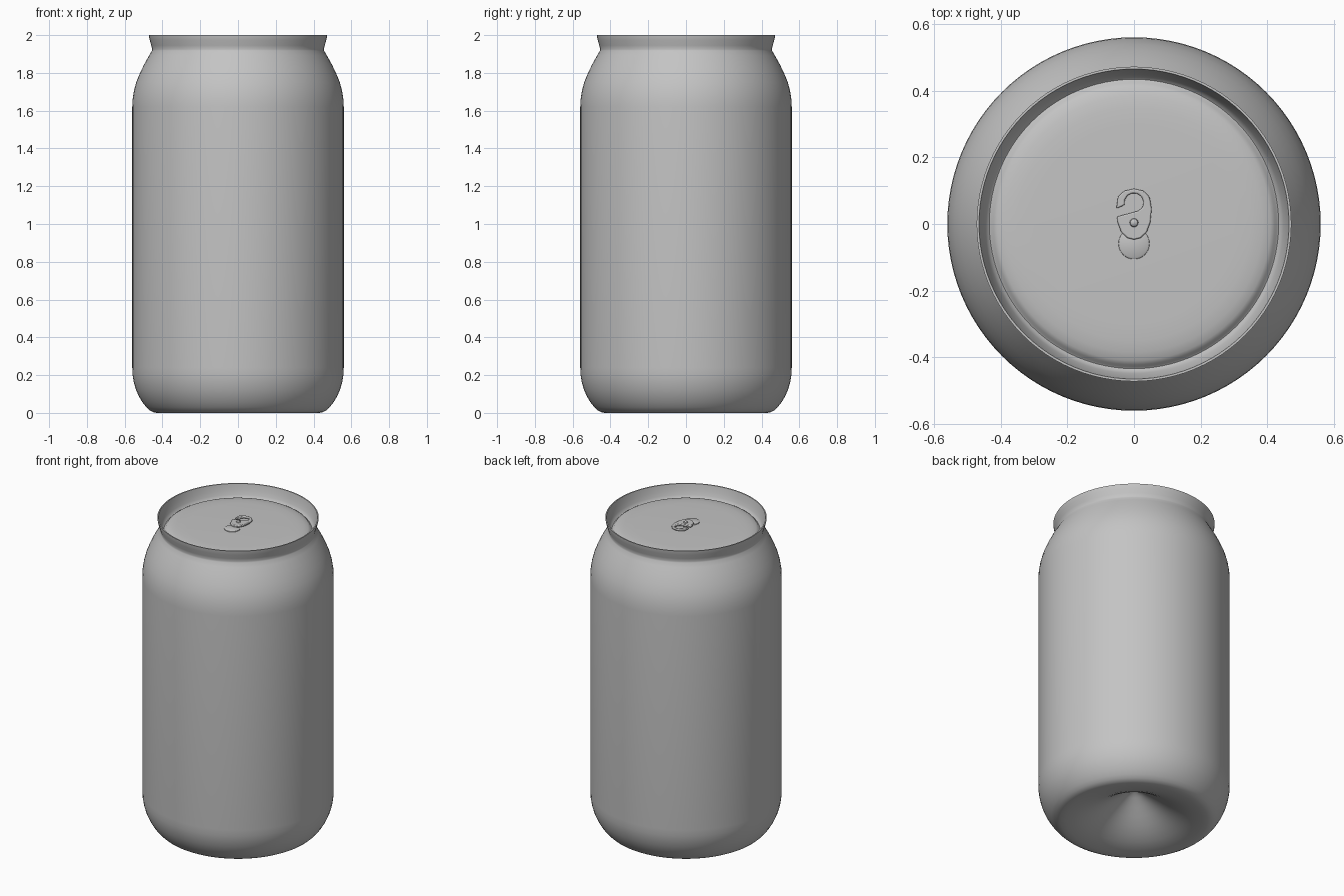
import bpy, bmesh, math

if "Cube" in bpy.data.objects:
    bpy.data.objects.remove(bpy.data.objects["Cube"])

SIDES = 96
metal = bpy.data.materials.new("brushed_grey")
metal.diffuse_color = (0.55, 0.55, 0.55, 1)
metal.use_nodes = True
metal.node_tree.nodes["Principled BSDF"].inputs["Base Color"].default_value = metal.diffuse_color


def finish(name, bm, angle=35):
    mesh = bpy.data.meshes.new(name)
    bm.to_mesh(mesh)
    bm.free()
    ob = bpy.data.objects.new(name, mesh)
    bpy.context.collection.objects.link(ob)
    mesh.materials.append(metal)
    bpy.ops.object.select_all(action='DESELECT')
    ob.select_set(True)
    bpy.context.view_layer.objects.active = ob
    bpy.ops.object.shade_smooth_by_angle(angle=math.radians(angle))
    return ob


def lathe(name, profile, sides=SIDES, centre=(0, 0)):
    """Turn (radius, height) points about a vertical axis; radius 0 makes a pole."""
    bm = bmesh.new()
    rings = []
    for r, z in profile:
        if r == 0:
            rings.append([bm.verts.new((centre[0], centre[1], z))] * sides)
        else:
            rings.append([bm.verts.new((centre[0] + r * math.cos(math.tau * i / sides),
                                        centre[1] + r * math.sin(math.tau * i / sides), z))
                          for i in range(sides)])
    for low, high in zip(rings, rings[1:]):
        for i in range(sides):
            j = (i + 1) % sides
            quad = [low[i], low[j], high[j], high[i]]
            bm.faces.new(list(dict.fromkeys(quad)))
    return finish(name, bm)


# Can wall: pushed-in base, straight side, shoulder, neck and flared rim
lathe("can_body", [
    (0, 0.2), (0.02, 0.195), (0.05, 0.178), (0.1, 0.143), (0.15, 0.107), (0.2, 0.073),
    (0.25, 0.045), (0.3, 0.023), (0.35, 0.008), (0.4, 0.001), (0.43, 0.0),
    (0.45, 0.004), (0.468, 0.014), (0.485, 0.03), (0.505, 0.055), (0.525, 0.088),
    (0.54, 0.122), (0.552, 0.163), (0.558, 0.2), (0.56, 0.24),
    (0.56, 1.62), (0.558, 1.66), (0.551, 1.705), (0.539, 1.75), (0.52, 1.797),
    (0.497, 1.845), (0.47, 1.893), (0.456, 1.917), (0.454, 1.925),
    (0.459, 1.945), (0.467, 1.972), (0.471, 1.99), (0.472, 2.0), (0.465, 2.0)])

# Recessed lid: inner rim wall, groove and gently rounded panel
lathe("lid", [
    (0.465, 2.0), (0.462, 1.985), (0.456, 1.96), (0.448, 1.935), (0.441, 1.92),
    (0.434, 1.914), (0.428, 1.918), (0.422, 1.927), (0.41, 1.934), (0.385, 1.941),
    (0.35, 1.945), (0.3, 1.947), (0, 1.947)])

# Pour opening cover
lathe("pour_cover", [(0.047, 1.945), (0.046, 1.951), (0.041, 1.954), (0, 1.956)],
      32, (0, -0.059))

# Pull tab: C-shaped plate around a finger hole that opens to the left
outline = [(-0.053, 0.046), (-0.048, 0.082), (-0.03, 0.099), (0, 0.106),
           (0.03, 0.099), (0.047, 0.08), (0.053, 0.045), (0.049, 0.005),
           (0.038, -0.025), (0.02, -0.042), (0, -0.047), (-0.02, -0.042),
           (-0.038, -0.025), (-0.049, 0.005), (-0.051, 0.022), (0.012, 0.039)]
hole = [(0.029 * math.cos(math.radians(a)), 0.064 + 0.029 * math.sin(math.radians(a)))
        for a in range(-30, 226, 32)]
bm = bmesh.new()
face = bm.faces.new([bm.verts.new((x, y, 1.953)) for x, y in outline + hole])
up = bmesh.ops.extrude_face_region(bm, geom=[face])
bmesh.ops.translate(bm, vec=(0, 0, 0.014),
                    verts=[v for v in up["geom"] if isinstance(v, bmesh.types.BMVert)])
bmesh.ops.recalc_face_normals(bm, faces=bm.faces)
tab = finish("pull_tab", bm, 40)
bevel = tab.modifiers.new("soft_edge", 'BEVEL')
bevel.width, bevel.segments, bevel.limit_method = 0.004, 2, 'ANGLE'

# Rivet holding the tab
lathe("rivet", [(0.013, 1.945), (0.013, 1.968), (0.011, 1.973), (0.006, 1.976), (0, 1.977)],
      20, (0, 0.004))
